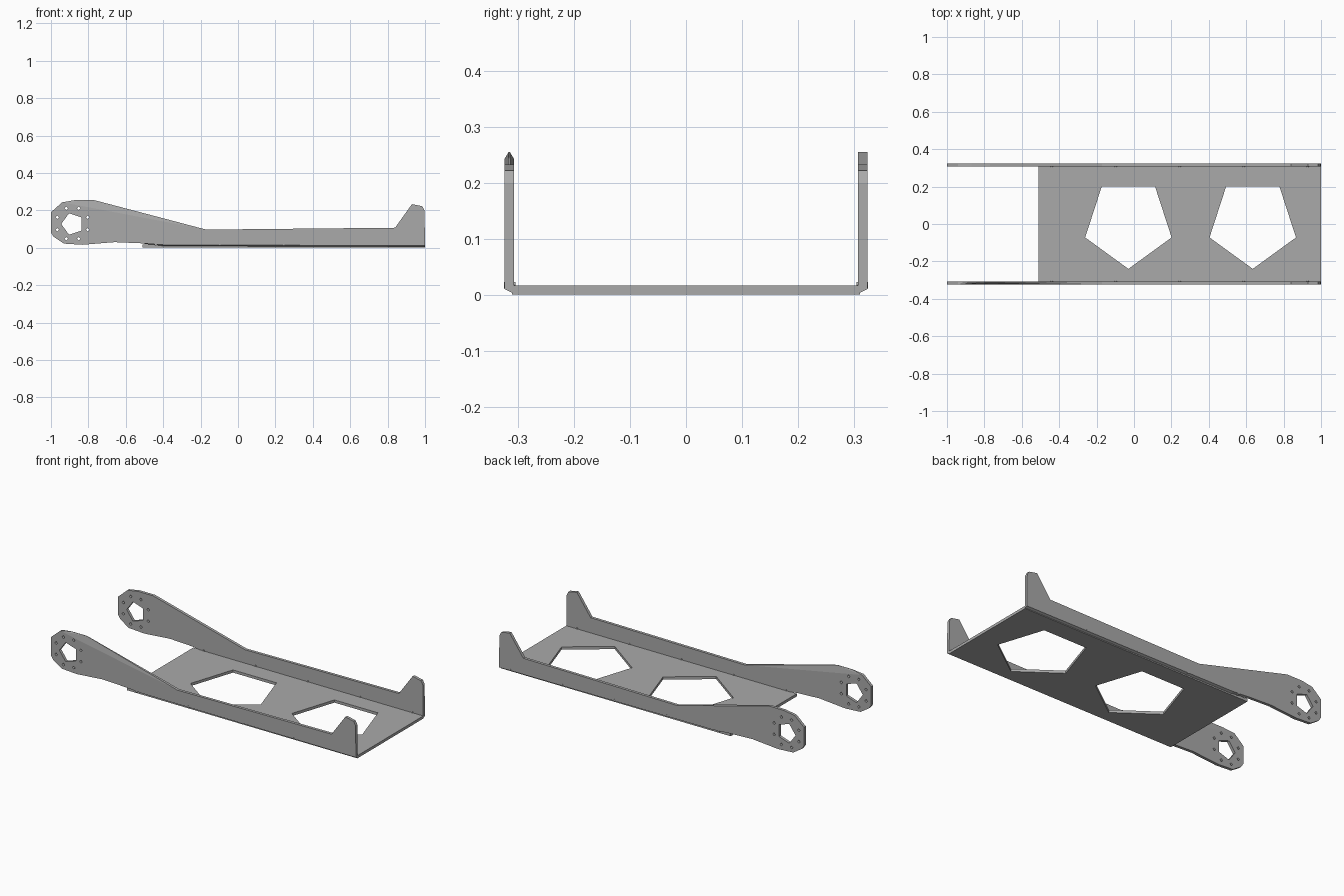
import bpy
from math import cos, sin, pi, radians

cube = bpy.data.objects.get("Cube")
if cube:
    bpy.data.objects.remove(cube, do_unlink=True)

metal = bpy.data.materials.new("grey metal")
metal.use_nodes = True
metal.diffuse_color = (0.4, 0.4, 0.4, 1)
metal.node_tree.nodes["Principled BSDF"].inputs["Base Color"].default_value = (0.4, 0.4, 0.4, 1)


def ring(cx, cy, radius, sides, start):
    """Regular polygon outline, start angle in degrees."""
    a = radians(start)
    return [(cx + radius * cos(a + 2 * pi * i / sides),
             cy + radius * sin(a + 2 * pi * i / sides)) for i in range(sides)]


def plate(name, outline, holes, thickness, place):
    """Flat plate with holes; place maps (u, v, depth) to model space."""
    curve = bpy.data.curves.new(name, 'CURVE')
    curve.dimensions = '2D'
    curve.fill_mode = 'BOTH'
    curve.extrude = thickness / 2
    for loop in [outline] + holes:
        spline = curve.splines.new('POLY')
        spline.points.add(len(loop) - 1)
        for point, (u, v) in zip(spline.points, loop):
            point.co = (u, v, 0, 1)
        spline.use_cyclic_u = True
    helper = bpy.data.objects.new(name + "_outline", curve)
    bpy.context.collection.objects.link(helper)
    bpy.context.view_layer.update()
    graph = bpy.context.evaluated_depsgraph_get()
    mesh = bpy.data.meshes.new_from_object(helper.evaluated_get(graph))
    bpy.data.objects.remove(helper, do_unlink=True)
    for v in mesh.vertices:
        v.co = place(*v.co)
    mesh.materials.clear()
    mesh.materials.append(metal)
    mesh.name = name
    obj = bpy.data.objects.new(name, mesh)
    bpy.context.collection.objects.link(obj)
    # Weld the caps to the rim and point all faces outwards
    import bmesh
    bm = bmesh.new()
    bm.from_mesh(mesh)
    bmesh.ops.remove_doubles(bm, verts=bm.verts, dist=0.0001)
    bmesh.ops.recalc_face_normals(bm, faces=bm.faces)
    for f in bm.faces:
        f.smooth = False
    bm.to_mesh(mesh)
    bm.free()
    return obj


# Floor plate with two pentagonal openings
floor_outline = [(-0.51, -0.31), (1, -0.31), (1, 0.31), (-0.51, 0.31)]
openings = [ring(x, 0.003, 0.243, 5, -90) for x in (-0.03, 0.635)]
plate("floor_plate", floor_outline, openings, 0.016,
      lambda u, v, d: (u, v, 0.009 + d))

# Side rail: arm with round head at one end, upright horn at the other
rail_outline = [
    (-1, 0.19), (-0.94, 0.243), (-0.87, 0.255), (-0.77, 0.255),
    (-0.17, 0.097), (0.84, 0.107), (0.93, 0.233), (0.985, 0.222),
    (0.997, 0.2), (1, 0.003), (-0.4, 0.008), (-0.52, 0.024), (-0.66, 0.03),
    (-0.83, 0.016), (-0.93, 0.022), (-0.985, 0.058), (-1, 0.08)]
head_holes = [ring(-0.885, 0.127, 0.06, 5, 180)]
head_holes += [ring(x, z, 0.009, 4, 0)
               for x, z in ring(-0.885, 0.13, 0.088, 8, 22.5)]

for name, side in (("front_rail", -1), ("back_rail", 1)):
    def place(u, v, d, side=side):
        # Chamfer the lower outer edge
        if d > 0 and v < 0.01:
            v += 0.008
        # The front arm narrows to a ridge at its top
        if side < 0 and v > 0.25:
            d = 0.15 * d
        return (u, side * (0.315 + d), v)
    plate(name, rail_outline, head_holes, 0.017, place)

    # Small rivets joining the rail and the floor
    for i in range(5):
        rx = -0.44 + 0.342 * i
        plate(name + "_rivet", ring(rx, 0.018, 0.007, 6, 0), [], 0.02,
              lambda u, v, d, side=side: (u, side * (0.314 + d), v))
